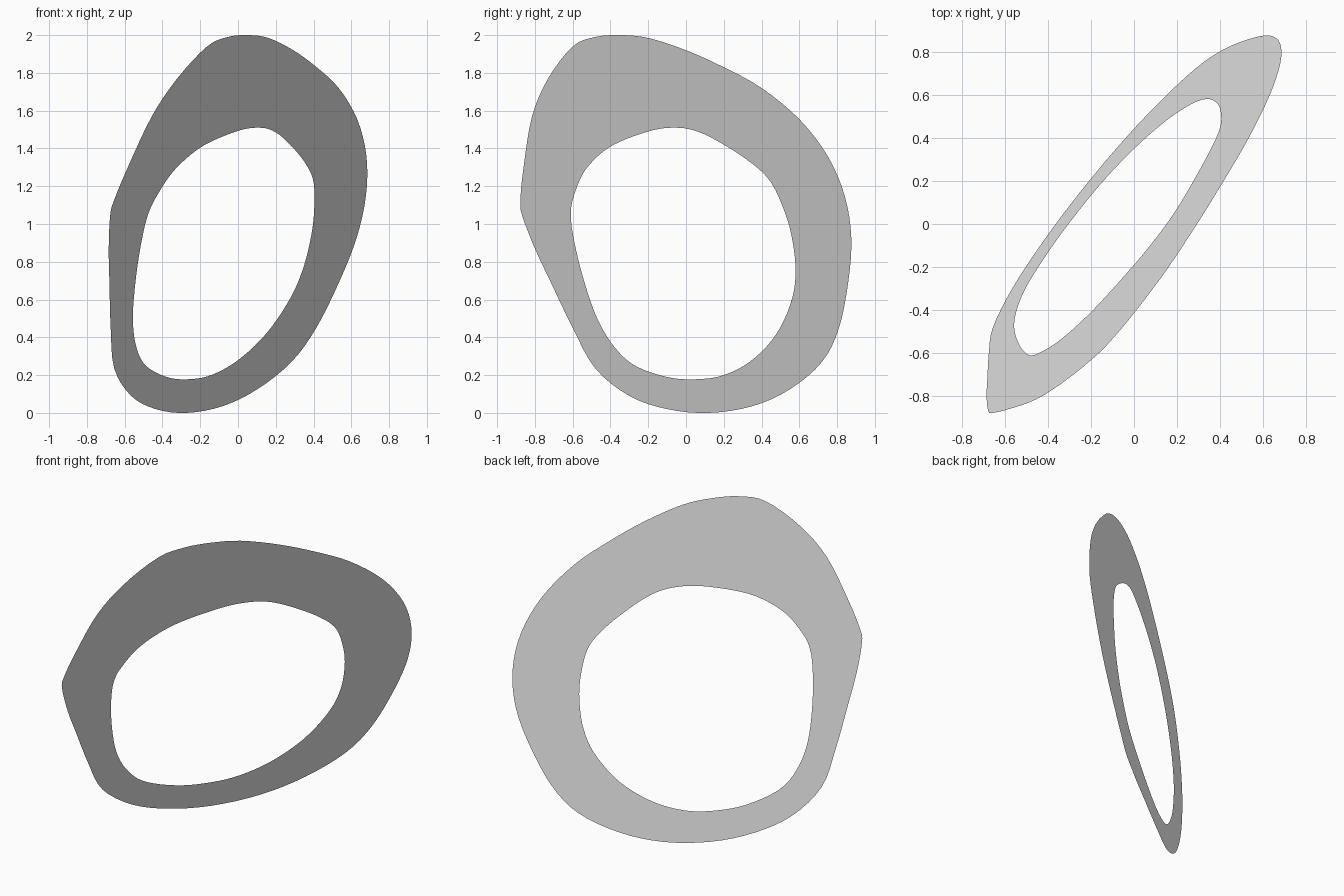
import bpy
import bmesh
from math import floor
from mathutils import Vector

SEGMENTS = 112

# Outlines as (depth, height), both clockwise from the top
OUTER = [(-.35, 2), (-.2, 1.985), (0, 1.92), (.2, 1.83), (.4, 1.72), (.6, 1.555),
         (.75, 1.36), (.84, 1.15), (.875, .93), (.86, .7), (.81, .45), (.72, .27),
         (.55, .125), (.35, .035), (.12, 0), (-.1, .02), (-.3, .09), (-.48, .235),
         (-.6, .45), (-.72, .7), (-.8, .87), (-.866, 1.04), (-.877, 1.12),
         (-.86, 1.3), (-.815, 1.57), (-.73, 1.77), (-.6, 1.94), (-.48, 1.99)]
INNER = [(-.06, 1.51), (.06, 1.49), (.2, 1.42), (.35, 1.32), (.45, 1.22), (.52, 1.07),
         (.56, .93), (.58, .76), (.56, .6), (.48, .42), (.35, .28), (.2, .2),
         (.05, .178), (-.1, .19), (-.27, .25), (-.38, .35), (-.47, .5), (-.54, .7),
         (-.59, .9), (-.61, 1.05), (-.59, 1.16), (-.53, 1.29), (-.4, 1.41), (-.2, 1.49)]


def smooth_loop(points, count):
    """Sample a closed smooth curve through the points."""
    points = [Vector(p) for p in points]
    total = len(points)
    samples = []
    for i in range(count):
        position = i * total / count
        start = floor(position)
        t = position - start
        before, here, after, beyond = (points[(start + k) % total] for k in (-1, 0, 1, 2))
        slope_in = (after - before) / 2
        slope_out = (beyond - here) / 2
        samples.append(here.lerp(after, t * t * (3 - 2 * t))
                       + slope_in * t * (1 - t) ** 2
                       - slope_out * t * t * (1 - t))
    return samples


def on_tilted_plane(point):
    """Place an outline point on the leaning plane of the ring."""
    depth, height = point
    return Vector((.772 * depth + .3426 * height - .365, depth, height))


def make_material(name, colour):
    material = bpy.data.materials.new(name)
    material.use_nodes = True
    material.diffuse_color = colour
    for node in material.node_tree.nodes:
        if node.type == 'BSDF_PRINCIPLED':
            node.inputs['Base Color'].default_value = colour
    return material


default_cube = bpy.data.objects.get("Cube")
if default_cube:
    bpy.data.objects.remove(default_cube, do_unlink=True)

# Flat ring: a strip of quads between the rim and the hole
bm = bmesh.new()
rim, hole = ([bm.verts.new(on_tilted_plane(p)) for p in smooth_loop(outline, SEGMENTS)]
             for outline in (OUTER, INNER))
for i in range(SEGMENTS):
    following = (i + 1) % SEGMENTS
    bm.faces.new((rim[i], hole[i], hole[following], rim[following]))
bm.normal_update()

mesh = bpy.data.meshes.new("flat_ring")
bm.to_mesh(mesh)
bm.free()
mesh.materials.append(make_material("light grey", (.8, .8, .8, 1)))
ring = bpy.data.objects.new("flat_ring", mesh)
bpy.context.collection.objects.link(ring)
